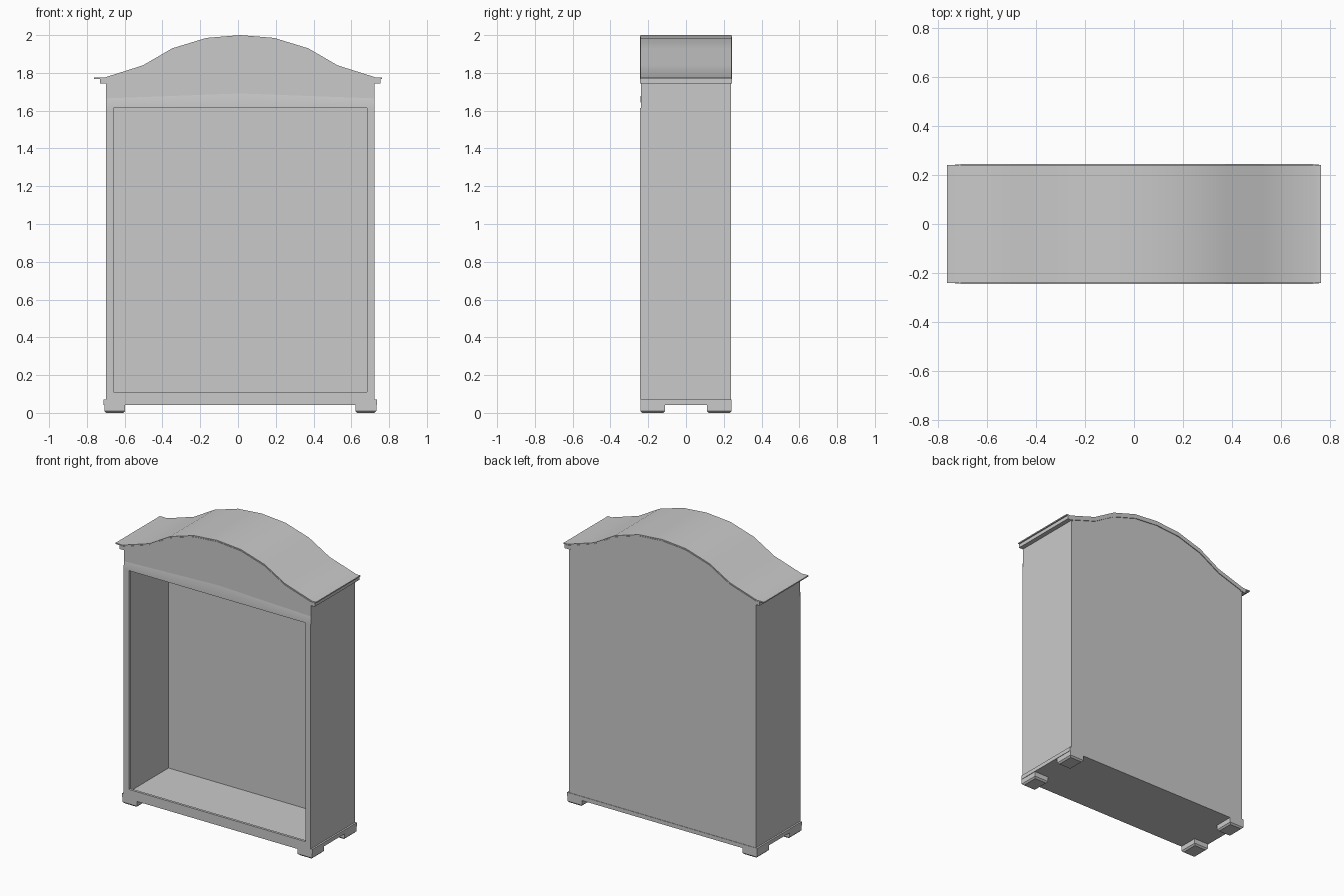
import bpy, bmesh

if "Cube" in bpy.data.objects:
    bpy.data.objects.remove(bpy.data.objects["Cube"])

GREY = (0.59, 0.59, 0.59, 1)
grey = bpy.data.materials.new("plain grey")
grey.use_nodes = True
grey.diffuse_color = GREY
grey.node_tree.nodes["Principled BSDF"].inputs["Base Color"].default_value = GREY

MID = 0.012                     # cabinet centre line
HALF = 0.711                    # half width of the carcass
OPEN = 0.672                    # half width of the opening
WALL = 0.012                    # panel thickness
SILL, LINTEL, EAVE, BASE = 0.11, 1.613, 1.775, 0.07
FRONT, BACK, FACE = -0.238, 0.239, -0.243
SIDES = (("right", -1), ("left", 1))


def finish(name, bm):
    bmesh.ops.recalc_face_normals(bm, faces=bm.faces)
    mesh = bpy.data.meshes.new(name)
    bm.to_mesh(mesh)
    bm.free()
    mesh.materials.append(grey)
    ob = bpy.data.objects.new(name, mesh)
    bpy.context.collection.objects.link(ob)
    return ob


def prism(name, outline, y0, y1):
    """Extrude an x-z outline from y0 to y1."""
    bm = bmesh.new()
    face = bm.faces.new([bm.verts.new((x, y0, z)) for x, z in outline])
    out = bmesh.ops.extrude_face_region(bm, geom=[face])
    verts = [v for v in out["geom"] if isinstance(v, bmesh.types.BMVert)]
    bmesh.ops.translate(bm, verts=verts, vec=(0, y1 - y0, 0))
    return finish(name, bm)


def box(name, x0, x1, y0, y1, z0, z1):
    return prism(name, [(x0, z0), (x1, z0), (x1, z1), (x0, z1)], y0, y1)


def side_box(name, s, inner, outer, *rest):
    a, b = sorted((MID + s * inner, MID + s * outer))
    return box(name, a, b, *rest)


def smooth(ob):
    for p in ob.data.polygons:
        p.use_smooth = True
    ob.data.set_sharp_from_angle(angle=0.52)


# Crown curve: right half, mirrored about the centre line
half = [(0.18, 1.985), (0.36, 1.93), (0.515, 1.84), (0.72, 1.775)]
curve = [(MID - x, z) for x, z in reversed(half)] + [(MID, 2.0)] + [(MID + x, z) for x, z in half]


def arched_panel(name, bottom, y0, y1):
    """Flat panel whose top follows the crown."""
    arch = [(x, z - 0.01) for x, z in reversed(curve[1:-1])]
    low, high = MID - HALF, MID + HALF
    prism(name, [(low, bottom), (high, bottom), (high, EAVE - 0.007)]
          + arch + [(low, EAVE - 0.007)], y0, y1)


# Thin-walled carcass, open inside up to the crown
arched_panel("back_panel", BASE, BACK - WALL, BACK)
arched_panel("gable", LINTEL, FRONT, FRONT + WALL)
for side, s in SIDES:
    side_box(side + "_side_panel", s, HALF - WALL, HALF, FRONT, BACK - WALL, BASE, EAVE - 0.007)
    side_box(side + "_front_strip", s, OPEN, HALF, FACE, FRONT + WALL, BASE, LINTEL)
box("bottom_front_strip", MID - OPEN, MID + OPEN, FACE, FRONT + WALL, BASE, SILL)

# Slightly raised rail with a sloping, peaked upper edge
bm = bmesh.new()
rows = []
for lift, y in ((0, FRONT), (0, FACE), (0.025, FACE), (0.052, FRONT)):
    row = []
    for t in (-1, -0.5, 0, 0.5, 1):
        peak = 0.5 * lift * (1 - abs(t))
        row.append(bm.verts.new((MID + t * HALF, y, LINTEL + lift + peak)))
    rows.append(row)
for low, high in zip(rows, rows[1:]):
    for i in range(4):
        bm.faces.new((low[i], low[i + 1], high[i + 1], high[i]))
smooth(finish("top_rail", bm))

# Crown: a thin cap over a slightly prouder moulding
upper = [(x, z - 0.008) for x, z in curve]
lower = [(x, z - 0.032) for x, z in reversed(curve)]
prism("crown_moulding", upper + lower, -0.244, 0.244)
tips = [(-0.762, 1.776)] + curve + [(0.762, 1.776)]
smooth(prism("crown_cap", tips + [(x, z - 0.008) for x, z in reversed(tips)], -0.241, 0.241))

# Eave blocks at both ends
for side, s in SIDES:
    side_box(side + "_eave_block", s, HALF - WALL, 0.742, -0.243, 0.243, 1.743, 1.769)

# Plinth, which is also the cabinet floor, and four chamfered feet
box("plinth", MID - 0.723, MID + 0.723, -0.242, 0.242, 0.043, BASE)
for side, s in SIDES:
    for end, e in (("front", -1), ("back", 1)):
        c, d = sorted((e * 0.11, e * 0.242))
        foot = side_box(f"{end}_{side}_foot", s, 0.61, 0.72, c, d, 0, 0.043)
        bm = bmesh.new()
        bm.from_mesh(foot.data)
        low = [ed for ed in bm.edges if all(v.co.z < 0.01 for v in ed.verts)]
        bmesh.ops.bevel(bm, geom=low, offset=0.01, segments=1, affect="EDGES")
        bm.to_mesh(foot.data)
        bm.free()
